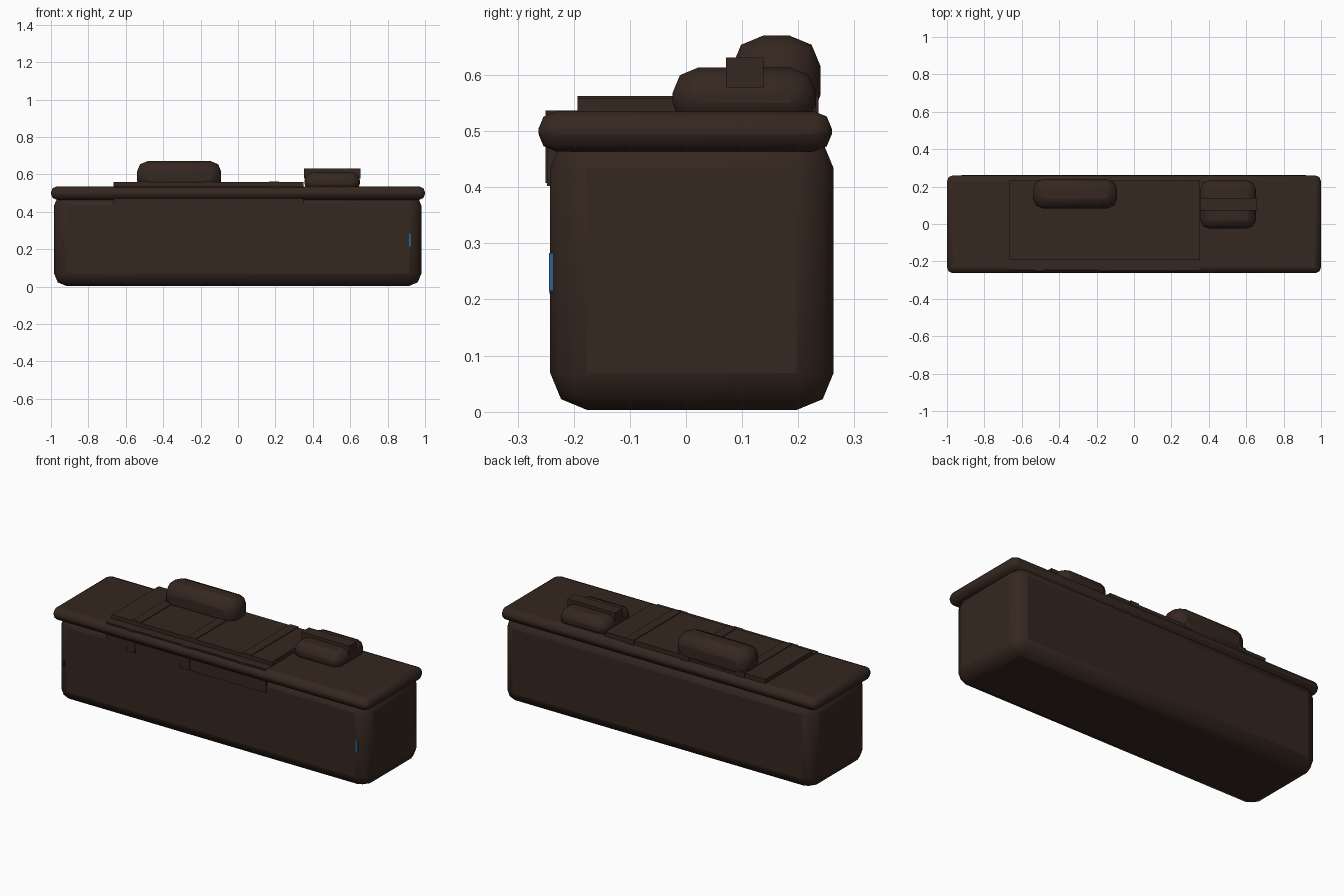
import bpy
import math

if "Cube" in bpy.data.objects:
    bpy.data.objects.remove(bpy.data.objects["Cube"])

mats = {}


def material(name, color):
    m = bpy.data.materials.new(name)
    m.diffuse_color = (*color, 1)
    m.use_nodes = True
    m.node_tree.nodes["Principled BSDF"].inputs["Base Color"].default_value = m.diffuse_color
    mats[name] = m


material("dark_wood", (0.036, 0.020, 0.014))
material("blue", (0.03, 0.12, 0.28))


def box(name, x, y, z, bevel=0, segments=2, mat="dark_wood"):
    """Box from (min, max) ranges, with optional rounded edges."""
    bpy.ops.mesh.primitive_cube_add(size=1, location=[(a + b) / 2 for a, b in (x, y, z)])
    ob = bpy.context.object
    ob.name = name
    ob.scale = [b - a for a, b in (x, y, z)]
    bpy.ops.object.transform_apply(location=False, rotation=False, scale=True)
    ob.data.materials.append(mats[mat])
    if bevel:
        mod = ob.modifiers.new("round", "BEVEL")
        mod.width = bevel
        mod.segments = segments
        bpy.ops.object.shade_smooth_by_angle(angle=math.radians(50))
    return ob


# Chest body and overhanging lid
box("chest_body", (-0.983, 0.98), (-0.242, 0.263), (0.003, 0.5), 0.066)
box("lid", (-1, 1), (-0.263, 0.26), (0.464, 0.535), 0.031)

# Blanket lying on the lid, with a front fold hanging over the edge
box("blanket", (-0.665, 0.35), (-0.193, 0.232), (0.525, 0.559))
box("blanket_front_edge", (-0.665, 0.35), (-0.245, -0.19), (0.52, 0.537))
box("blanket_drape_left", (-0.665, -0.195), (-0.247, -0.225), (0.433, 0.535))
box("blanket_drape_right", (-0.195, 0.35), (-0.248, -0.225), (0.402, 0.535))

# Straps across the blanket, hanging down the front
for i, x in enumerate((-0.508, -0.158, 0.192)):
    xr = (x - 0.027, x + 0.027)
    box(f"strap_top_{i}", xr, (-0.193, 0.236), (0.53, 0.563))
    box(f"strap_front_{i}", xr, (-0.25, -0.23), (0.408, 0.537))

# Rolled pillow at the back
box("roll_pillow", (-0.54, -0.09), (0.082, 0.24), (0.51, 0.67), 0.055)

# Folded bundle with a band
box("bundle", (0.355, 0.652), (-0.024, 0.232), (0.505, 0.613), 0.045)
box("bundle_band", (0.353, 0.655), (0.071, 0.138), (0.578, 0.631))

# Small tags at the front corners
box("blue_tag", (0.915, 0.928), (-0.244, -0.23), (0.215, 0.283), mat="blue")
box("small_tag", (-0.938, -0.932), (-0.243, -0.23), (0.21, 0.24))
